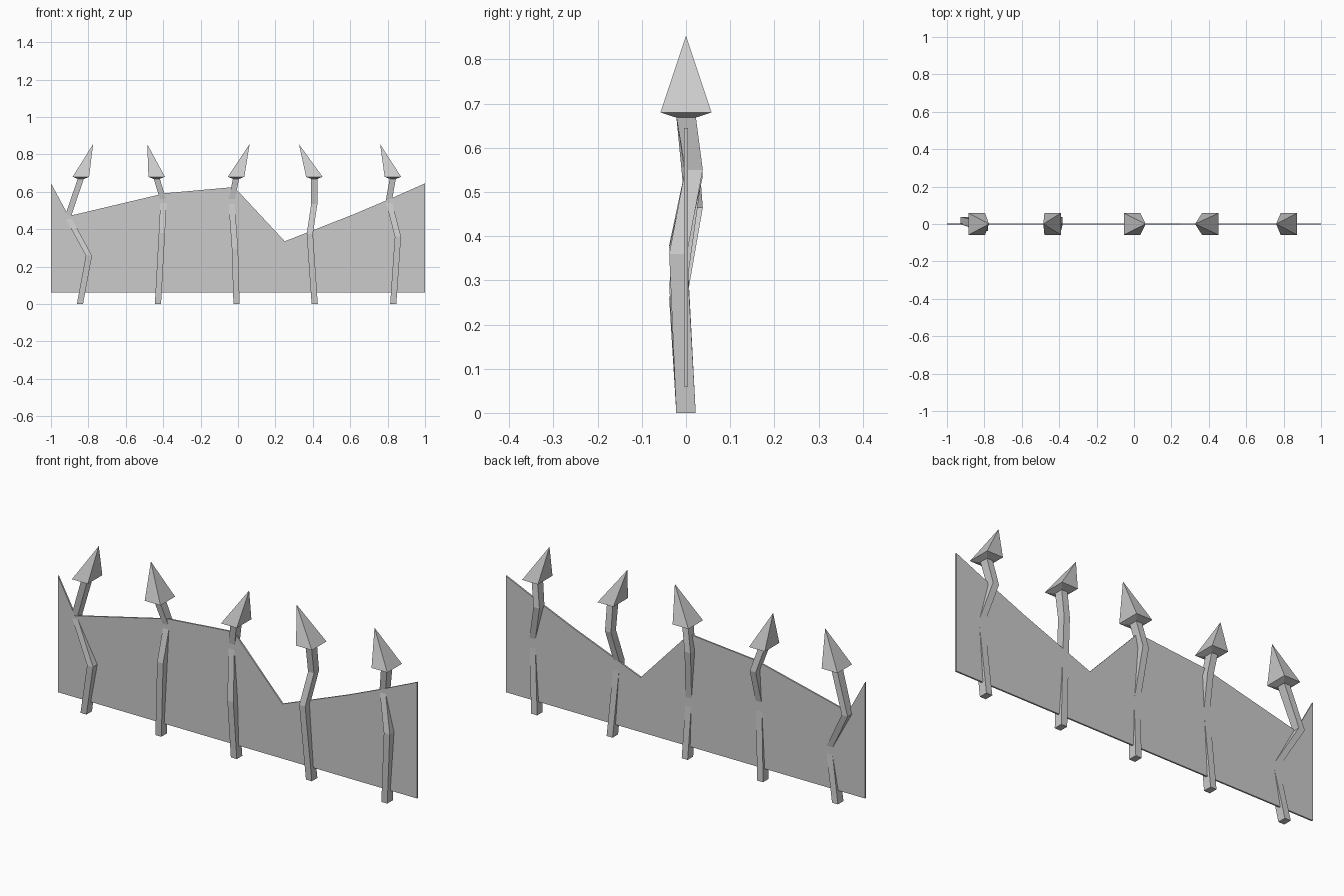
import bpy, bmesh

if "Cube" in bpy.data.objects:
    bpy.data.objects.remove(bpy.data.objects["Cube"])


def finish(bm, name):
    bmesh.ops.recalc_face_normals(bm, faces=bm.faces)
    me = bpy.data.meshes.new(name)
    bm.to_mesh(me)
    bm.free()
    ob = bpy.data.objects.new(name, me)
    bpy.context.collection.objects.link(ob)
    return ob


def ring(bm, x, y, z, hx, hy):
    return [bm.verts.new((x + sx * hx, y + sy * hy, z))
            for sx, sy in ((-1, -1), (1, -1), (1, 1), (-1, 1))]


def bridge(bm, a, b):
    for i in range(len(a)):
        j = (i + 1) % len(a)
        bm.faces.new((a[i], a[j], b[j], b[i]))


# Thin panel with a ragged top edge
outline = [(-1, .06), (1, .06), (1, .645), (.82, .565), (.62, .48), (.25, .335),
           (-.02, .625), (-.39, .592), (-.905, .47), (-1, .645)]
bm = bmesh.new()
front = [bm.verts.new((x, -.004, z)) for x, z in outline]
back = [bm.verts.new((x, .004, z)) for x, z in outline]
bm.faces.new(front)
bm.faces.new(back[::-1])
bridge(bm, front, back)
finish(bm, "fence_panel")


# Crooked square post, weaving from the front of the panel to the back
def post(n, foot, low, high, top):
    bm = bmesh.new()
    rings = [ring(bm, foot, 0, 0, .0165, .022),
             ring(bm, low[0], -.018, low[1], .0165, .02),
             ring(bm, high[0], .018, high[1], .0165, .02),
             ring(bm, top, 0, .672, .0165, .022)]
    for a, b in zip(rings, rings[1:]):
        bridge(bm, a, b)
    bm.faces.new(rings[0])
    bm.faces.new(rings[-1])
    finish(bm, f"post_{n}")


# Leaning pyramid spike with a shallow tapered underside
def spike(n, x, tip):
    bm = bmesh.new()
    under = ring(bm, x, 0, .669, .018, .024)
    rim = ring(bm, x, 0, .68, .044, .058)
    apex = bm.verts.new((tip, 0, .854))
    bm.faces.new(under)
    bridge(bm, under, rim)
    for i in range(4):
        bm.faces.new((rim[i], rim[(i + 1) % 4], apex))
    finish(bm, f"spike_{n}")


# foot x, lower bend (x, z), upper bend (x, z), top x, spike tip x
posts = [(-.845, (-.797, .258), (-.91, .465), -.84, -.775),
         (-.428, (-.407, .38), (-.398, .55), -.435, -.485),
         (-.008, (-.016, .29), (-.035, .55), -.01, .062),
         (.41, (.384, .375), (.408, .535), .408, .326),
         (.83, (.855, .36), (.806, .55), .828, .76)]
for n, (foot, low, high, top, tip) in enumerate(posts, 1):
    post(n, foot, low, high, top)
    spike(n, top, tip)
